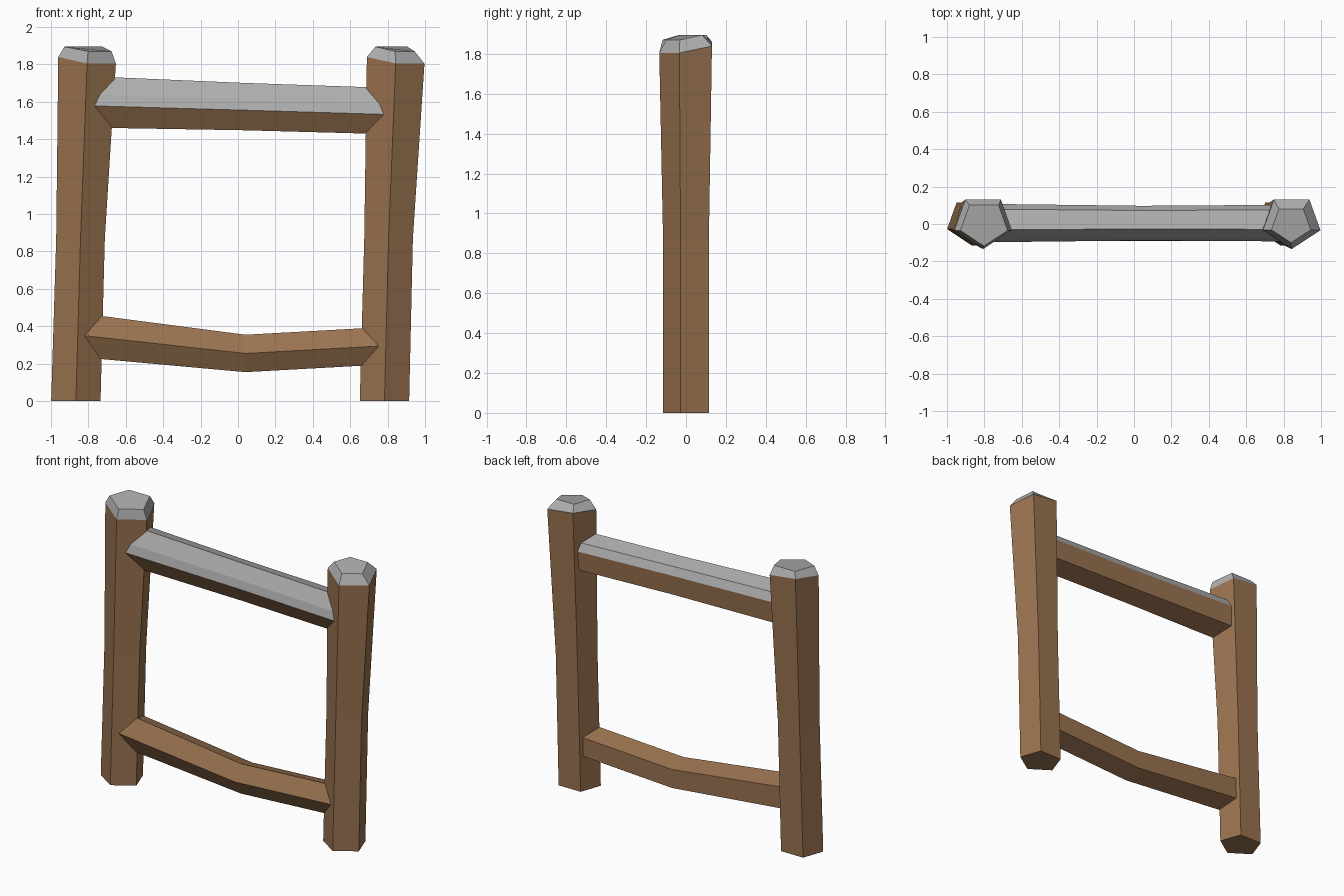
import bpy, bmesh
from math import sin, cos, pi

cube = bpy.data.objects.get("Cube")
if cube:
    bpy.data.objects.remove(cube)


def material(name, rgb):
    m = bpy.data.materials.new(name)
    m.use_nodes = True
    color = (*rgb, 1)
    m.diffuse_color = color
    m.node_tree.nodes["Principled BSDF"].inputs["Base Color"].default_value = color
    return m


wood = material("brown wood", (0.32, 0.17, 0.08))
stone = material("pale grey", (0.42, 0.42, 0.42))


def loft(name, rings, grey):
    """Skin closed rings; grey(ring, side) picks the faces of the second colour."""
    bm = bmesh.new()
    loops = [[bm.verts.new(p) for p in ring] for ring in rings]
    n = len(rings[0])
    for r in range(len(loops) - 1):
        a, b = loops[r], loops[r + 1]
        for i in range(n):
            j = (i + 1) % n
            f = bm.faces.new((a[i], a[j], b[j], b[i]))
            f.material_index = int(grey(r, i))
    bm.faces.new(loops[0])
    top = bm.faces.new(loops[-1])
    top.material_index = int(grey(len(loops) - 1, 0))
    bmesh.ops.recalc_face_normals(bm, faces=bm.faces)
    mesh = bpy.data.meshes.new(name)
    bm.to_mesh(mesh)
    bm.free()
    mesh.materials.append(wood)
    mesh.materials.append(stone)
    obj = bpy.data.objects.new(name, mesh)
    bpy.context.collection.objects.link(obj)


def pentagon(cx, cy, half_width, ry, height):
    """Five-sided ring with its point at the front; height(dx, dy) gives z."""
    ring = []
    for k in range(5):
        a = k * 2 * pi / 5
        dx = half_width * sin(a) / sin(2 * pi / 5)
        dy = -ry * cos(a)
        ring.append((cx + dx, cy + dy, height(dx, dy)))
    return ring


# Posts: leaning five-sided trunks with a slanted, bevelled grey cap
def post(name, base_x, mid_x, top_x, cap):
    rings = [
        pentagon(base_x, 0.012, 0.132, 0.127, lambda dx, dy: 0),
        pentagon(mid_x, 0.012, 0.130, 0.127, lambda dx, dy: 0.87),
        pentagon(top_x, 0.012, 0.154, 0.146,
                 lambda dx, dy: 1.83 - 0.115 * dx + 0.17 * dy),
        pentagon(*cap, lambda dx, dy: 1.87 if dy < 0 and dx > -0.05 else 1.895),
    ]
    loft(name, rings, lambda r, i: r >= 2)


post("right_post", -0.867, -0.842, -0.807, (-0.802, 0.003, 0.126, 0.121))
post("left_post", 0.783, 0.805, 0.843, (0.840, 0.0, 0.105, 0.1))


# Top rail: profile of (y, z) around the centre, grey on its upper sides
rail_profile = [(-0.098, -0.02), (-0.083, 0.04), (-0.03, 0.138), (0.08, 0.105),
                (0.108, 0.05), (0.1, -0.09), (-0.03, -0.137)]


def rail_ring(x, z, sy, sz):
    return [(x, y * sy, z + h * sz) for y, h in rail_profile]


loft("top_rail",
     [rail_ring(-0.82, 1.6, 1, 1),
      rail_ring(0.04, 1.574, 0.9, 0.92),
      rail_ring(0.82, 1.55, 0.95, 0.9)],
     lambda r, i: r < 2 and i < 4)


# Bottom rail: sagging five-sided beam
def beam_ring(x, z, h):
    return [(x, -0.09, z), (x, -0.03, z + h), (x, 0.09, z + 0.62 * h),
            (x, 0.09, z - 0.62 * h), (x, -0.03, z - h)]


loft("bottom_rail",
     [beam_ring(-0.82, 0.35, 0.117), beam_ring(0.04, 0.255, 0.1),
      beam_ring(0.8, 0.297, 0.1)],
     lambda r, i: False)
